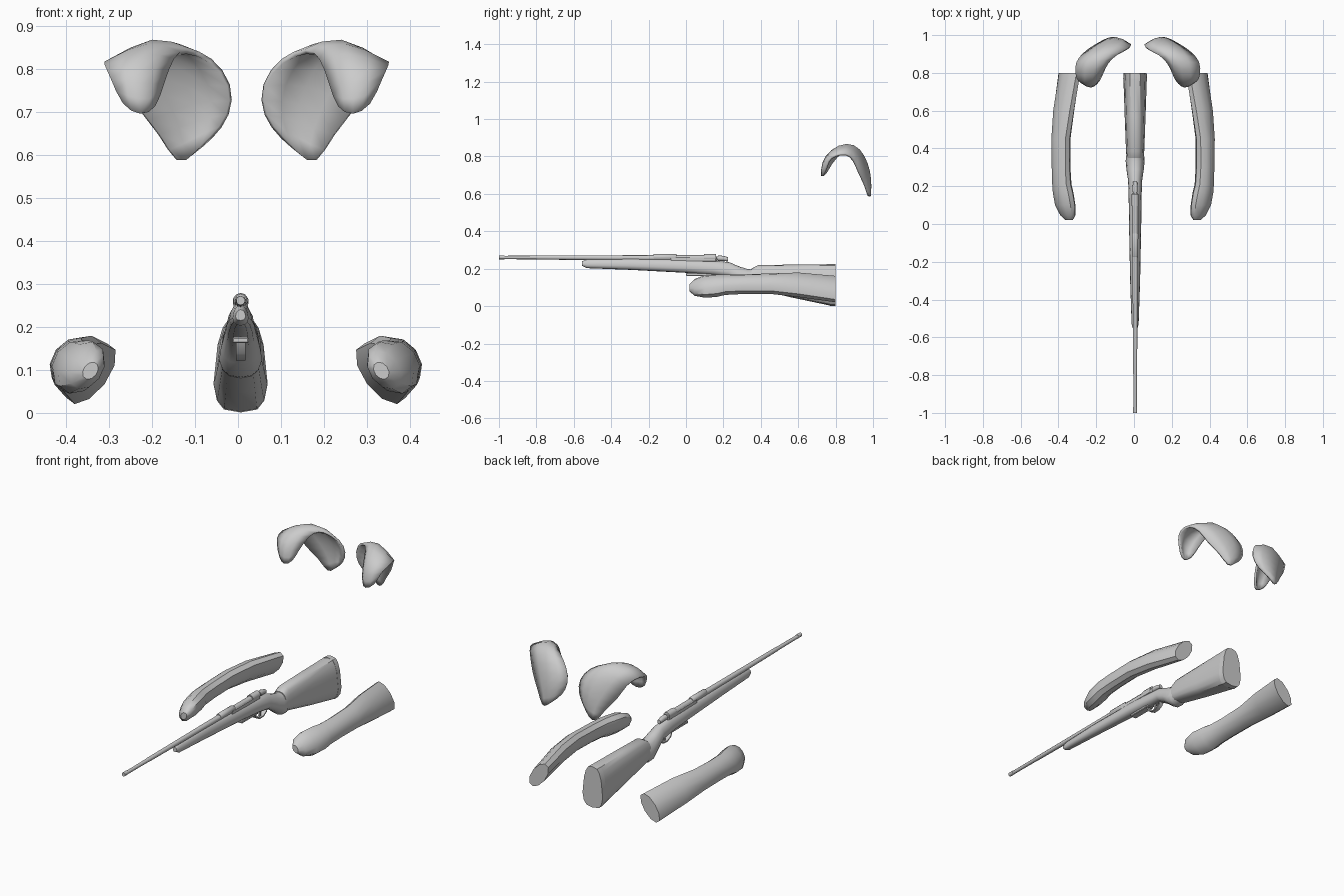
import bpy, bmesh, math
from mathutils import Vector

old = bpy.data.objects.get("Cube")
if old:
    bpy.data.objects.remove(old, do_unlink=True)

grey = bpy.data.materials.new("plain grey")
grey.use_nodes = True
grey.diffuse_color = (0.6, 0.6, 0.6, 1)
grey.node_tree.nodes["Principled BSDF"].inputs["Base Color"].default_value = (0.6, 0.6, 0.6, 1)
AXIS = 0.006  # centre line of the rifle


def finish(name, bm, angle=40):
    bmesh.ops.recalc_face_normals(bm, faces=bm.faces)
    mesh = bpy.data.meshes.new(name)
    bm.to_mesh(mesh)
    bm.free()
    mesh.materials.append(grey)
    mesh.shade_smooth()
    mesh.set_sharp_from_angle(angle=math.radians(angle))
    obj = bpy.data.objects.new(name, mesh)
    bpy.context.collection.objects.link(obj)
    return obj


def loft(name, rings, closed=True, caps=True, angle=40):
    """Skin a list of equal point rings."""
    bm = bmesh.new()
    rows = [[bm.verts.new(p) for p in ring] for ring in rings]
    n = len(rows[0])
    for a, b in zip(rows, rows[1:]):
        for i in range(n if closed else n - 1):
            j = (i + 1) % n
            bm.faces.new((a[i], a[j], b[j], b[i]))
    if caps:
        bm.faces.new(rows[0])
        bm.faces.new(rows[-1])
    return finish(name, bm, angle)


def oval(y, cx, cz, a, b, tilt=0, sides=12, square=1.0):
    """Oval ring across y; square below 1 makes the corners fuller."""
    ring = []
    for i in range(sides):
        t = math.tau * (i + 0.5) / sides
        u = a * math.copysign(abs(math.cos(t)) ** square, math.cos(t))
        v = b * math.copysign(abs(math.sin(t)) ** square, math.sin(t))
        ring.append((cx + u * math.cos(tilt) - v * math.sin(tilt), y,
                     cz + u * math.sin(tilt) + v * math.cos(tilt)))
    return ring


def stock(name, stations, taper, square):
    """Body from (y, half width, bottom, top), narrowed towards the top."""
    rings = []
    for y, w, lo, hi in stations:
        ring = oval(y, 0, (lo + hi) / 2, w, (hi - lo) / 2, square=square, sides=14)
        rings.append([(AXIS + x * (1 - taper * max(0, (z - lo) / (hi - lo) - 0.4)), y, z)
                      for x, y, z in ring])
    return loft(name, rings)


def tube(name, stations, cx=AXIS, sides=10):
    return loft(name, [oval(y, cx, z, r, r, sides=sides) for y, r, z in stations])


def box(name, size, centre):
    bm = bmesh.new()
    bmesh.ops.create_cube(bm, size=1)
    for v in bm.verts:
        v.co = Vector(a * s + c for a, s, c in zip(v.co, size, centre))
    bmesh.ops.bevel(bm, geom=bm.edges[:], offset=min(size) * 0.2, segments=1, affect='EDGES')
    return finish(name, bm, 30)


# Rifle stock: fore-end running into the grip, then the butt and its pad
stock("fore_end_and_grip", [
    (-0.555, 0.012, 0.215, 0.24), (-0.53, 0.019, 0.203, 0.25), (-0.3, 0.027, 0.194, 0.255),
    (0, 0.033, 0.178, 0.25), (0.15, 0.035, 0.165, 0.243), (0.23, 0.038, 0.153, 0.235),
    (0.29, 0.047, 0.115, 0.21), (0.33, 0.051, 0.083, 0.198), (0.355, 0.05, 0.08, 0.196),
    (0.385, 0.042, 0.095, 0.198)], 0.5, 0.8)
stock("butt", [
    (0.35, 0.046, 0.098, 0.2), (0.385, 0.049, 0.088, 0.219), (0.57, 0.056, 0.045, 0.222),
    (0.77, 0.063, 0.003, 0.224)], 0.5, 0.6)
stock("butt_pad", [(0.77, 0.064, 0.001, 0.225), (0.8, 0.062, 0.001, 0.224)], 0.5, 0.6)

# Barrel, receiver and bolt
tube("barrel", [(-1, 0.009, 0.26), (-0.8, 0.01, 0.26), (-0.79, 0.011, 0.26),
                (-0.3, 0.014, 0.258), (0.12, 0.016, 0.256)])
tube("muzzle_ring", [(-1, 0.0105, 0.261), (-0.97, 0.0105, 0.261)])
tube("rear_sight_sleeve", [(-0.175, 0.014, 0.262), (-0.17, 0.017, 0.262),
                           (-0.055, 0.017, 0.262), (-0.05, 0.014, 0.262)])
box("receiver", (0.034, 0.25, 0.03), (AXIS, 0.04, 0.25))
tube("receiver_ring", [(0.095, 0.019, 0.259), (0.16, 0.019, 0.259)])
tube("bolt", [(0.15, 0.01, 0.255), (0.19, 0.01, 0.255)])
tube("bolt_shroud", [(0.17, 0.014, 0.256), (0.2, 0.014, 0.255), (0.225, 0.011, 0.25)])

# Trigger and its bent strip guard
box("magazine_plate", (0.038, 0.14, 0.014), (AXIS, 0.07, 0.169))
box("trigger", (0.008, 0.012, 0.035), (AXIS, 0.18, 0.148))
path = [(0.12, 0.17), (0.135, 0.138), (0.165, 0.122), (0.2, 0.124), (0.225, 0.14), (0.238, 0.162)]
mid = Vector((0.18, 0.17))
strip = []
for p in path:
    p = Vector(p)
    q = p + (mid - p).normalized() * 0.007
    strip.append([(AXIS + x, r.x, r.y) for x, r in
                  ((-0.011, p), (0.011, p), (0.011, q), (-0.011, q))])
loft("trigger_guard", strip)

# Tilted forearms: y, centre x, centre z, long and short half width
arm = [(0.02, 0.333, 0.098, 0.022, 0.016), (0.045, 0.34, 0.1, 0.05, 0.034),
       (0.1, 0.354, 0.105, 0.068, 0.046), (0.165, 0.365, 0.109, 0.067, 0.048),
       (0.21, 0.372, 0.114, 0.06, 0.046), (0.3, 0.376, 0.117, 0.058, 0.045),
       (0.45, 0.377, 0.12, 0.061, 0.045), (0.6, 0.362, 0.114, 0.075, 0.045),
       (0.8, 0.332, 0.091, 0.083, 0.04)]
for side, label in ((1, "left"), (-1, "right")):
    rings = [[(-0.005 + side * (x + 0.005), y, z) for x, y, z in
              oval(*s, tilt=math.radians(-53), sides=10)] for s in arm]
    loft(label + "_forearm", rings)

# Shoulder shells: rows of inner edge, crown and outer edge, front to back
shell = [
    ((0.23, 0.745, 0.705), (0.265, 0.712, 0.69), (0.31, 0.74, 0.71)),
    ((0.212, 0.77, 0.765), (0.268, 0.7, 0.76), (0.338, 0.755, 0.785)),
    ((0.19, 0.83, 0.83), (0.25, 0.75, 0.85), (0.352, 0.79, 0.81)),
    ((0.16, 0.875, 0.852), (0.24, 0.86, 0.9), (0.352, 0.86, 0.825)),
    ((0.1, 0.915, 0.83), (0.2, 0.945, 0.865), (0.31, 0.905, 0.785)),
    ((0.05, 0.945, 0.765), (0.15, 0.995, 0.775), (0.28, 0.93, 0.71)),
    ((0.055, 0.955, 0.69), (0.13, 1.01, 0.68), (0.222, 0.965, 0.65)),
    ((0.1, 0.97, 0.635), (0.145, 0.995, 0.6), (0.183, 0.985, 0.57))]
for side, label in ((1, "left"), (-1, "right")):
    rings = [[(0.02 + side * (x - 0.02), y, z) for x, y, z in row] for row in shell]
    if side < 0:
        rings = [row[::-1] for row in rings]
    obj = loft(label + "_shoulder_shell", rings, closed=False, caps=False, angle=180)
    sub = obj.modifiers.new("round", 'SUBSURF')
    sub.levels = sub.render_levels = 1
    thick = obj.modifiers.new("thickness", 'SOLIDIFY')
    thick.thickness = 0.012
    thick.offset = -1
